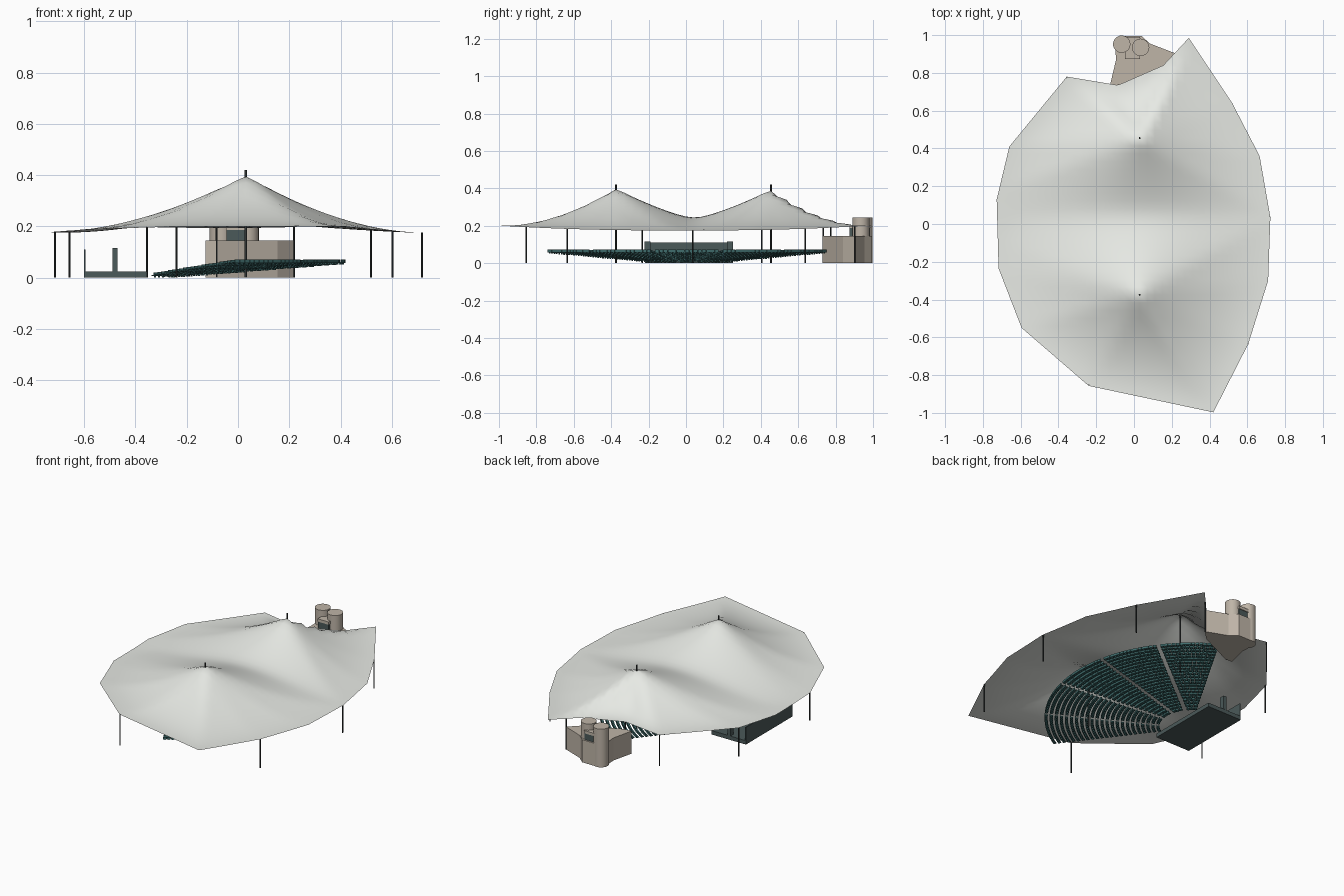
import bpy, bmesh, math
from mathutils import Vector, Matrix
from mathutils.geometry import intersect_line_line_2d as hit2d

if "Cube" in bpy.data.objects:
    bpy.data.objects.remove(bpy.data.objects["Cube"])


def mat(name, c):
    m = bpy.data.materials.new(name)
    m.diffuse_color = (*c, 1)
    m.use_nodes = True
    m.node_tree.nodes["Principled BSDF"].inputs["Base Color"].default_value = m.diffuse_color
    return m


CANVAS = mat("canvas", (0.80, 0.82, 0.78))
TAN = mat("tan", (0.52, 0.46, 0.39))
STEEL = mat("steel", (0.03, 0.035, 0.035))
TEAL = mat("teal", (0.05, 0.15, 0.15))
DARK = mat("dark", (0.07, 0.10, 0.10))


def finish(name, bm, m, smooth=None):
    bmesh.ops.recalc_face_normals(bm, faces=bm.faces[:])
    me = bpy.data.meshes.new(name)
    bm.to_mesh(me)
    bm.free()
    me.materials.append(m)
    ob = bpy.data.objects.new(name, me)
    bpy.context.collection.objects.link(ob)
    if smooth:
        bpy.ops.object.select_all(action='DESELECT')
        ob.select_set(True)
        bpy.context.view_layer.objects.active = ob
        bpy.ops.object.shade_smooth_by_angle(angle=math.radians(smooth))
    return ob


def add_box(bm, lo, hi, M=Matrix()):
    lo, hi = Vector(lo), Vector(hi)
    S = Matrix.Diagonal((*(hi - lo), 1))
    bmesh.ops.create_cube(bm, size=1, matrix=M @ Matrix.Translation((lo + hi) / 2) @ S)


def box(name, lo, hi, m):
    bm = bmesh.new()
    add_box(bm, lo, hi)
    return finish(name, bm, m)


def cylinder(name, x, y, r, z0, z1, m, n=12):
    bm = bmesh.new()
    bmesh.ops.create_cone(bm, cap_ends=True, segments=n, radius1=r, radius2=r, depth=z1 - z0,
                          matrix=Matrix.Translation((x, y, (z0 + z1) / 2)))
    return finish(name, bm, m, 40)


def prism(name, pts, z0, z1, m):
    bm = bmesh.new()
    f = bm.faces.new([bm.verts.new((x, y, z0)) for x, y in pts])
    top = bmesh.ops.extrude_face_region(bm, geom=[f], use_keep_orig=True)
    bmesh.ops.translate(bm, vec=(0, 0, z1 - z0),
                        verts=[v for v in top["geom"] if isinstance(v, bmesh.types.BMVert)])
    return finish(name, bm, m)


# Tent canopy: plan outline cut into a grid, then lifted to two peaks
OUT = [Vector(p) for p in [
    (-.356, .78), (-.66, .41), (-.727, .13), (-.717, -.235), (-.595, -.55), (-.24, -.857), (.42, -.997),
    (.605, -.635), (.71, -.30), (.722, .035), (.665, .36), (.52, .64), (.29, .985), (.155, .84), (-.085, .735)]]
PEAKS = [(Vector((.03, -.375)), .395), (Vector((.03, .455)), .387)]


def edge_z(x, y):
    return .176 + .03 * y * y - .012 * x * abs(y)


def canopy_z(x, y):
    p, base, total = Vector((x, y)), edge_z(x, y), 0
    for c, h in PEAKS:
        d = (p - c).length
        if d < 1e-4:
            return h
        far = c + (p - c) / d * 3
        hits = [hit2d(c, far, OUT[i - 1], OUT[i]) for i in range(len(OUT))]
        reach = min([(q - c).length for q in hits if q] + [.8])
        w = max(0, 1 - d / reach) ** 1.8 * (h - .176)
        total += w ** 4
    return base + total ** .25


bm = bmesh.new()
bm.faces.new([bm.verts.new((p.x, p.y, 0)) for p in OUT])
cuts = [((.03 + .04 * k, 0, 0), (1, 0, 0)) for k in range(-19, 18)]
cuts += [((0, -.375 + .0415 * k, 0), (0, 1, 0)) for k in range(-15, 34)]
for co, no in cuts:
    bmesh.ops.bisect_plane(bm, geom=bm.verts[:] + bm.edges[:] + bm.faces[:], dist=1e-5, plane_co=co, plane_no=no)
for v in bm.verts:
    v.co.z = canopy_z(v.co.x, v.co.y)
roof = finish("canopy", bm, CANVAS, 60)
if roof.data.polygons[0].normal.z < 0:
    roof.data.flip_normals()

# Masts through the peaks and poles around the rim
for i, (c, h) in enumerate(PEAKS):
    cylinder(f"mast_{i}", c.x, c.y, .005, 0, .42, STEEL)
RIM = [(-.713, -.235), (-.657, .405), (-.355, .775), (-.24, -.853), (.718, .035),
       (.602, -.635), (.518, .638), (.218, .903), (-.083, .735)]
for i, (x, y) in enumerate(RIM):
    cylinder(f"rim_pole_{i}", x, y, .004, 0, edge_z(x, y), STEEL, 8)

# Fan of seats: rows rising with radius, split by aisles
CX, CY, HALF, ROWS, BLOCKS = -.44, .005, math.radians(61), 23, 5
bm = bmesh.new()
for r_i in range(ROWS):
    r = .2 + r_i * .65 / (ROWS - 1)
    z = .052 * r_i / (ROWS - 1)
    span = 2 * HALF / BLOCKS
    for b in range(BLOCKS):
        usable = span - .022 / r
        n = max(1, round(usable * r / .023))
        for k in range(n):
            a = -HALF + b * span + .011 / r + (k + .5) * usable / n
            M = Matrix.Translation((CX, CY, z)) @ Matrix.Rotation(a, 4, 'Z') @ Matrix.Translation((r, 0, 0))
            w = usable * r / n * .46
            add_box(bm, (-.008, -w, .006), (.008, w, .010), M)
            add_box(bm, (.006, -w, .006), (.010, w, .020), M)
            add_box(bm, (-.002, -w * .3, 0), (.004, w * .3, .006), M)
finish("seats", bm, TEAL)

# Stage with back wall and side towers
box("stage", (-.60, -.22, 0), (-.355, .25, .025), DARK)
box("stage_back_wall", (-.60, -.22, .025), (-.594, .25, .11), DARK)
for i, y in enumerate((-.205, .235)):
    box(f"stage_tower_{i}", (-.49, y - .016, .025), (-.47, y + .016, .115), DARK)

# Rear building with two round towers and a dark glazed link
prism("rear_building", [(-.127, .735), (-.08, .733), (.155, .84), (.22, .903), (.085, .955),
                        (.04, .995), (-.07, .995), (-.10, .95), (-.095, .87)], 0, .145, TAN)
cylinder("round_tower_left", -.065, .952, .046, 0, .245, TAN, 24)
cylinder("round_tower_right", .035, .935, .046, 0, .245, TAN, 24)
box("link_glazing", (-.045, .875, .145), (.03, .985, .187), DARK)
box("link_cap", (-.047, .873, .187), (.032, .99, .205), TAN)
